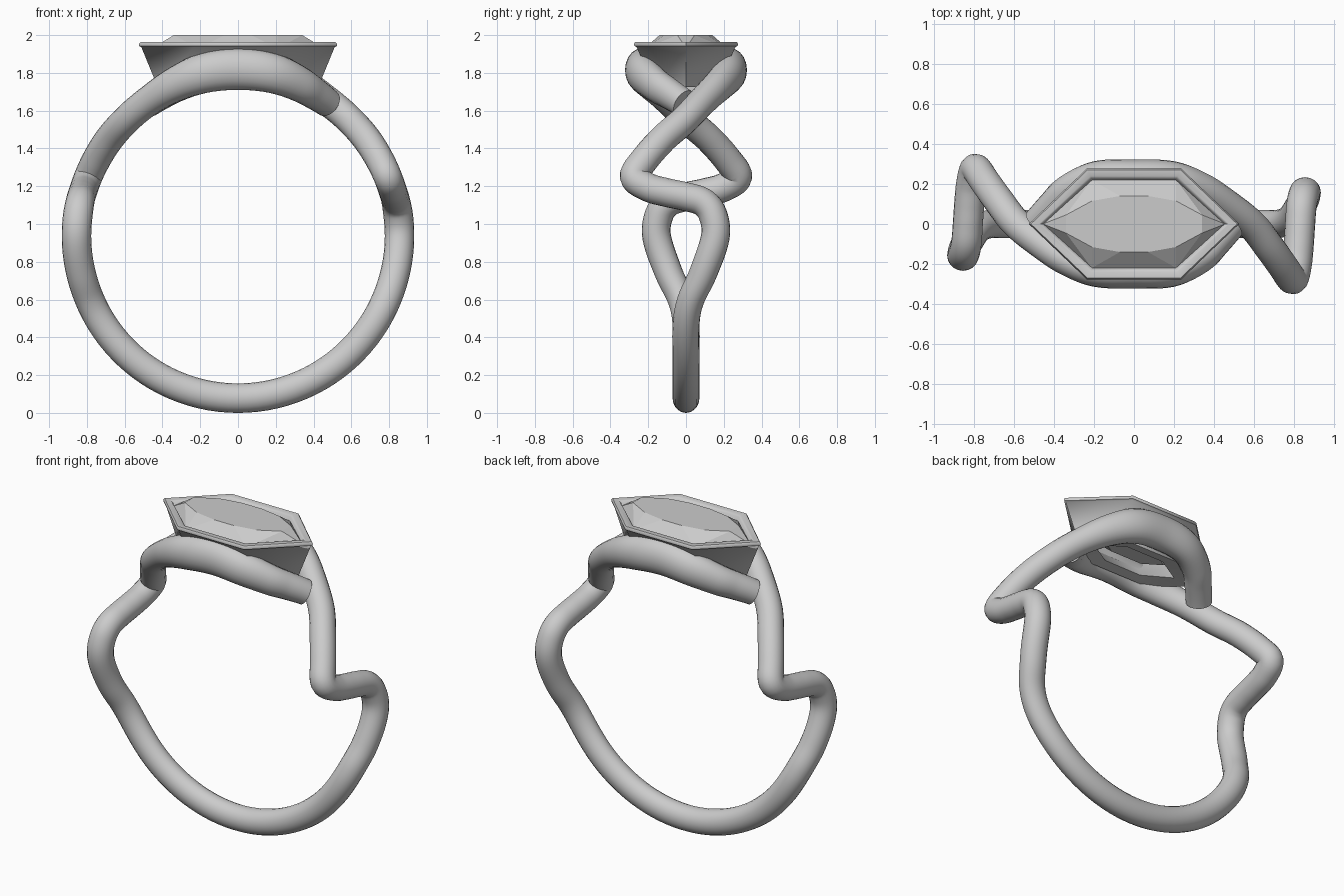
import bpy, bmesh
from math import sin, cos, pi, radians
from mathutils import Vector

if "Cube" in bpy.data.objects:
    bpy.data.objects.remove(bpy.data.objects["Cube"])

CZ = 0.93  # height of the finger-hole centre


def finish(name, bm, angle):
    bmesh.ops.recalc_face_normals(bm, faces=bm.faces[:])
    me = bpy.data.meshes.new(name)
    bm.to_mesh(me)
    bm.free()
    ob = bpy.data.objects.new(name, me)
    bpy.context.collection.objects.link(ob)
    bpy.ops.object.select_all(action='DESELECT')
    ob.select_set(True)
    bpy.context.view_layer.objects.active = ob
    bpy.ops.object.shade_smooth_by_angle(angle=radians(angle))
    return ob


def loft(bm, rings, closed=False, caps=False):
    loops = [[bm.verts.new(p) for p in r] for r in rings]
    n = len(loops[0])
    pairs = list(zip(loops, loops[1:])) + ([(loops[-1], loops[0])] if closed else [])
    for a, b in pairs:
        for i in range(n):
            j = (i + 1) % n
            bm.faces.new((a[i], a[j], b[j], b[i]))
    if caps:
        bm.faces.new(loops[0])
        bm.faces.new(loops[-1])


def hexagon(tip, cx, cy, z):
    return [Vector(p) for p in ((tip, 0, z), (cx, cy, z), (-cx, cy, z),
                                (-tip, 0, z), (-cx, -cy, z), (cx, -cy, z))]


# Twisted band: half path as (angle from bottom, y, centre radius, radial half-thickness)
half = [(0, 0, .852, .078), (20, 0, .852, .078), (40, 0, .852, .078),
        (57, 0, .852, .078), (67, .025, .852, .078), (77, .09, .853, .078),
        (90, .155, .855, .078), (98, .142, .856, .078), (102.5, .09, .857, .076),
        (104.5, 0, .857, .075), (106, -.1, .856, .075), (108, -.2, .855, .075),
        (112, -.275, .855, .075), (118.7, -.22, .855, .076), (127.6, -.12, .857, .077),
        (136.6, -.005, .858, .077), (147.5, .095, .863, .08), (158, .18, .875, .092),
        (168, .23, .887, .105), (180, .235, .89, .11), (192, .23, .887, .105),
        (202, .165, .873, .093), (208, .09, .862, .084), (214, .01, .855, .076)]
# The other half is the same strand turned 180 degrees about z
ctrl = [(-t, -y, r, h) for t, y, r, h in reversed(half[1:])] + half


def catmull(pts, steps):
    out = []
    last = len(pts) - 1
    for i in range(last):
        a, b, c, d = pts[max(i - 1, 0)], pts[i], pts[i + 1], pts[min(i + 2, last)]
        for s in range(steps):
            u = s / steps
            out.append([.5 * (2 * q + (r - p) * u + (2 * p - 5 * q + 4 * r - w) * u * u
                              + (3 * q - p - 3 * r + w) * u ** 3)
                        for p, q, r, w in zip(a, b, c, d)])
    return out + [list(pts[-1])]


samples = catmull(ctrl, 6)
path = [Vector((r * sin(radians(t)), y, CZ - r * cos(radians(t)))) for t, y, r, h in samples]
rings = []
for i, (t, y, r, h) in enumerate(samples):
    tan = (path[min(i + 1, len(path) - 1)] - path[max(i - 1, 0)]).normalized()
    rad = Vector((sin(radians(t)), 0, -cos(radians(t))))
    rad = (rad - tan * rad.dot(tan)).normalized()
    side = tan.cross(rad)
    w = .071 + .005 * min(1, max(0, abs(t) - 65) / 20) + .33 * max(0, h - .078)
    rings.append([path[i] + rad * h * cos(k * pi / 10) + side * w * sin(k * pi / 10)
                  for k in range(20)])
bm = bmesh.new()
loft(bm, rings, caps=True)
finish("twisted_band", bm, 50)

# Hexagonal open basket with a softened rim
profile = [(.30, .13, .10, 1.735), (.425, .225, .165, 1.725), (.512, .232, .262, 1.937),
           (.523, .235, .273, 1.942), (.525, .236, .276, 1.953), (.515, .232, .27, 1.964),
           (.475, .217, .239, 1.964), (.46, .212, .226, 1.954), (.445, .205, .214, 1.91)]
bm = bmesh.new()
loft(bm, [hexagon(*p) for p in profile], closed=True)
finish("basket", bm, 48)

# Faceted stone: hull of table, girdle and pavilion
pts = hexagon(.455, .211, .22, 1.93) + hexagon(.22, .11, .07, 1.79)
pts += [Vector((sx * x, sy * y, 2.0)) for x, y in ((.34, .045), (.21, .115), (.07, .14))
        for sx in (1, -1) for sy in (1, -1)]
bm = bmesh.new()
for p in pts:
    bm.verts.new(p)
bmesh.ops.convex_hull(bm, input=bm.verts[:])
bmesh.ops.dissolve_limit(bm, angle_limit=radians(1), verts=bm.verts[:], edges=bm.edges[:])
finish("stone", bm, 3)
